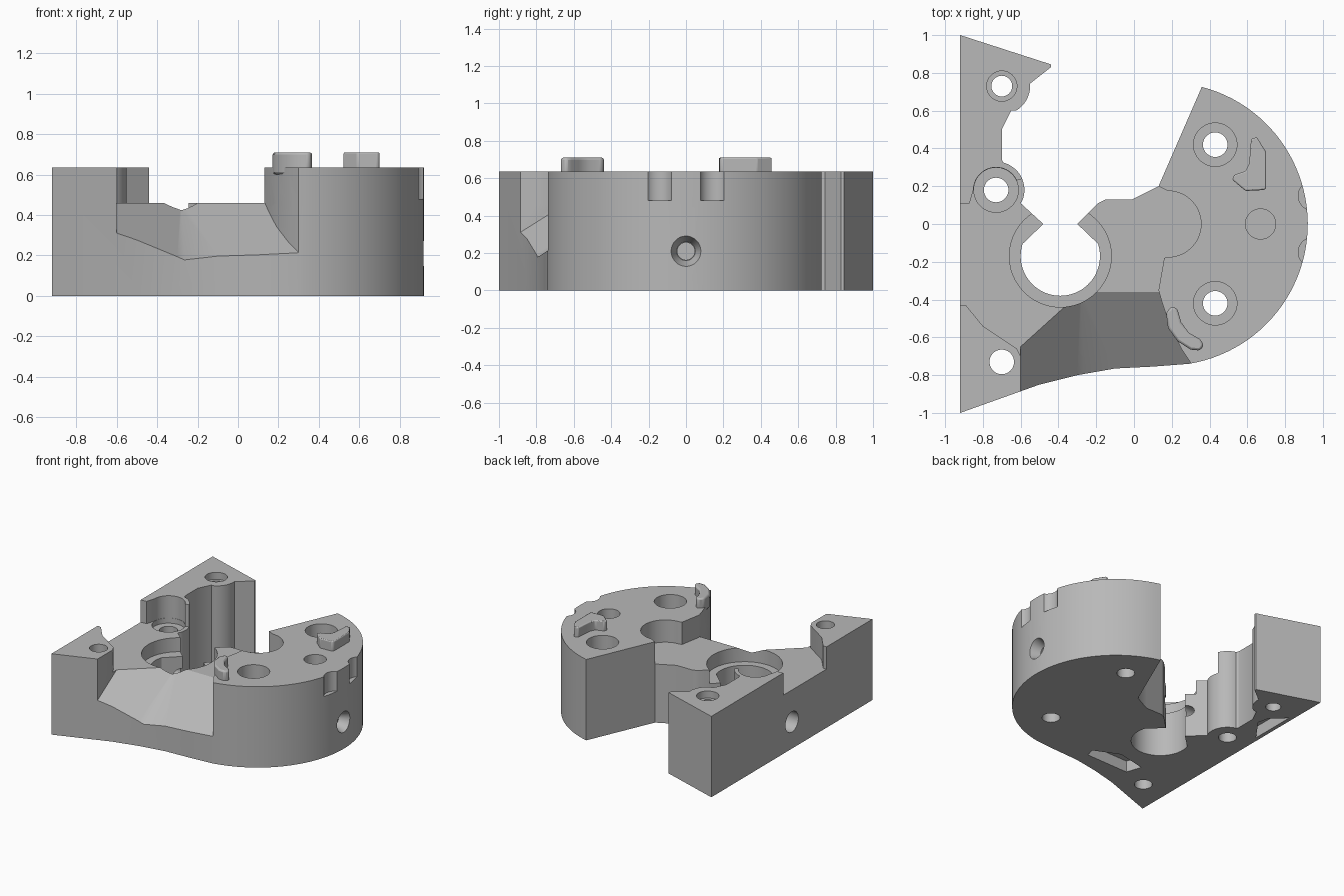
import bpy, bmesh
from math import sin, cos, radians, pi
from mathutils import Matrix, Vector

cube = bpy.data.objects.get("Cube")
if cube:
    bpy.data.objects.remove(cube, do_unlink=True)

grey = bpy.data.materials.new("plain grey")
grey.use_nodes = True
grey.diffuse_color = (0.48, 0.48, 0.48, 1)
grey.node_tree.nodes["Principled BSDF"].inputs["Base Color"].default_value = (0.48, 0.48, 0.48, 1)

TOP, DECK = 0.635, 0.46


def arc(cx, cy, r, start, end, n=16):
    angles = [radians(start + (end - start) * i / n) for i in range(n + 1)]
    return [(cx + r * cos(a), cy + r * sin(a)) for a in angles]


def finish(bm, name):
    bmesh.ops.recalc_face_normals(bm, faces=bm.faces)
    mesh = bpy.data.meshes.new(name)
    bm.to_mesh(mesh)
    bm.free()
    mesh.materials.append(grey)
    obj = bpy.data.objects.new(name, mesh)
    bpy.context.collection.objects.link(obj)
    return obj


def prism(name, outline, z0, z1, planes=()):
    """Extrude an outline, then keep only what lies above each plane."""
    bm = bmesh.new()
    face = bm.faces.new([bm.verts.new((x, y, z0)) for x, y in outline])
    grown = bmesh.ops.extrude_face_region(bm, geom=[face])["geom"]
    verts = [v for v in grown if isinstance(v, bmesh.types.BMVert)]
    bmesh.ops.translate(bm, verts=verts, vec=(0, 0, z1 - z0))
    for point, normal in planes:
        geom = bm.verts[:] + bm.edges[:] + bm.faces[:]
        bmesh.ops.bisect_plane(bm, geom=geom, plane_co=point, plane_no=normal, clear_inner=True)
        rim = [e for e in bm.edges if e.is_boundary]
        if rim:
            bmesh.ops.contextual_create(bm, geom=rim)
    return finish(bm, name)


def rod(name, start, end, r0, r1=None, sides=48):
    a, b = Vector(start), Vector(end)
    bm = bmesh.new()
    turn = (b - a).to_track_quat('Z', 'Y').to_matrix().to_4x4()
    bmesh.ops.create_cone(bm, cap_ends=True, segments=sides, radius1=r0,
                          radius2=r0 if r1 is None else r1, depth=(b - a).length,
                          matrix=Matrix.Translation((a + b) / 2) @ turn)
    return finish(bm, name)


def select(obj):
    bpy.ops.object.select_all(action='DESELECT')
    obj.select_set(True)
    bpy.context.view_layer.objects.active = obj


def cut(target, cutter):
    cutter.hide_render = True
    select(target)
    mod = target.modifiers.new("cut", 'BOOLEAN')
    mod.operation, mod.solver, mod.object = 'DIFFERENCE', 'EXACT', cutter
    bpy.ops.object.modifier_apply(modifier=mod.name)
    bpy.data.objects.remove(cutter, do_unlink=True)


# Main body: flat mounting side, clamp opening and round lobe
outline = [(-.92, -1), (-.5, -.85), (-.3, -.8), (-.1, -.765), (.1, -.755)]
outline += arc(.17, 0, .75, -80.8, 75.4, 48)
outline += [(.13, .2), (-.01, .13), (-.15, .13), (-.19, .11), (-.3, 0)]
outline += arc(-.39, -.17, .21, 18, -198, 40)
outline += [(-.48, 0), (-.6, .11)]
outline += arc(-.73, .18, .15, -20, 75)
outline += [(-.7, .34), (-.7, .5), (-.65, .6)]
outline += arc(-.7, .73, .15, -60, 5, 10)
outline += [(-.44, .83), (-.44, .845), (-.92, 1)]
body = prism("body", outline, 0, TOP)

# Lowered deck between the raised sides
lobe_edge = [(.3, -.735), (.25, -.66), (.19, -.54), (.15, -.42), (.13, -.35)]
deck = [(-1, -.42), (-.89, -.43), (-.8, -.54), (-.62, -.66), (-.59, -.72),
        (-.6, -.8), (-.6, -1.1), (.3, -1.1)] + lobe_edge
deck += [(.16, -.18)] + arc(.18, 0, .175, -90, 90, 24)
deck += [(.12, .205), (0, .5), (-.4, .3), (-.55, .25)]
deck += arc(-.73, .18, .12, 25, 180) + [(-.87, .11), (-1, .1)]
cut(body, prism("deck_cutter", deck, DECK, 0.8))

# Two-facet ramp falling to the front
ramp = [(-.6, -1.1), (.3, -1.1)] + lobe_edge + [(.13, -.3), (-.6, -.3)]
cut(body, prism("ramp_cutter", ramp, 0, 0.7,
                [((0, -.36, DECK), (0, -.65, 1)), ((-.38, -.45, DECK), (.57, -.63, 1))]))

# Seat around the clamp bore
cut(body, rod("seat_cutter", (-.39, -.17, .35), (-.39, -.17, .6), .27))

# Vertical screw holes: x, y, radius, counterbore radius, counterbore floor
for x, y, r, wide, floor in [(.43, .42, .065, .115, .45), (.43, -.42, .065, .115, .45),
                             (-.7, .73, .055, .08, .58), (-.73, .18, .065, .118, .42),
                             (-.7, -.73, .065, 0, 0)]:
    cut(body, rod("screw_cutter", (x, y, -.1), (x, y, .8), r))
    if wide:
        cut(body, rod("counterbore_cutter", (x, y, floor), (x, y, .8), wide))
cut(body, rod("blind_cutter", (.67, 0, .45), (.67, 0, .8), .08))

# Cross bore with widened ends
cut(body, rod("cross_cutter", (-1.1, 0, .21), (1.1, 0, .21), .046))
cut(body, rod("left_end_cutter", (-1, 0, .21), (-.78, 0, .21), .08))
cut(body, rod("right_end_cutter", (.84, 0, .21), (.93, 0, .21), .05, .085))

# Rim notches
for side in (-1, 1):
    cut(body, rod("notch_cutter", (.95, side * .15, .48), (.95, side * .15, .8), .08))

# Underside pockets
cut(body, prism("ramp_pocket_cutter", [(-.53, -.55), (-.49, -.67), (-.12, -.66),
                                       (-.1, -.59), (-.3, -.5)], -.1, .09))
cut(body, prism("side_pocket_cutter", [(-.89, .31), (-.76, .49), (-.78, .58),
                                       (-.89, .68)], -.1, .09))

# Raised locating keys on the lobe
curved = [(.17, -.47), (.18, -.55), (.23, -.62), (.3, -.665), (.35, -.67), (.37, -.64),
          (.35, -.61), (.29, -.575), (.25, -.52), (.23, -.45), (.2, -.435)]
angled = [(.62, .45), (.65, .46), (.7, .38), (.7, .19), (.69, .18), (.59, .175),
          (.52, .235), (.53, .26), (.59, .28), (.61, .32)]
keys = [prism("curved_key", curved, .6, .71), prism("angled_key", angled, .6, .71)]
for key in keys:
    mod = key.modifiers.new("soft edge", 'BEVEL')
    mod.width, mod.segments = .012, 2

for obj in [body] + keys:
    select(obj)
    bpy.ops.object.shade_smooth_by_angle(angle=radians(30))
